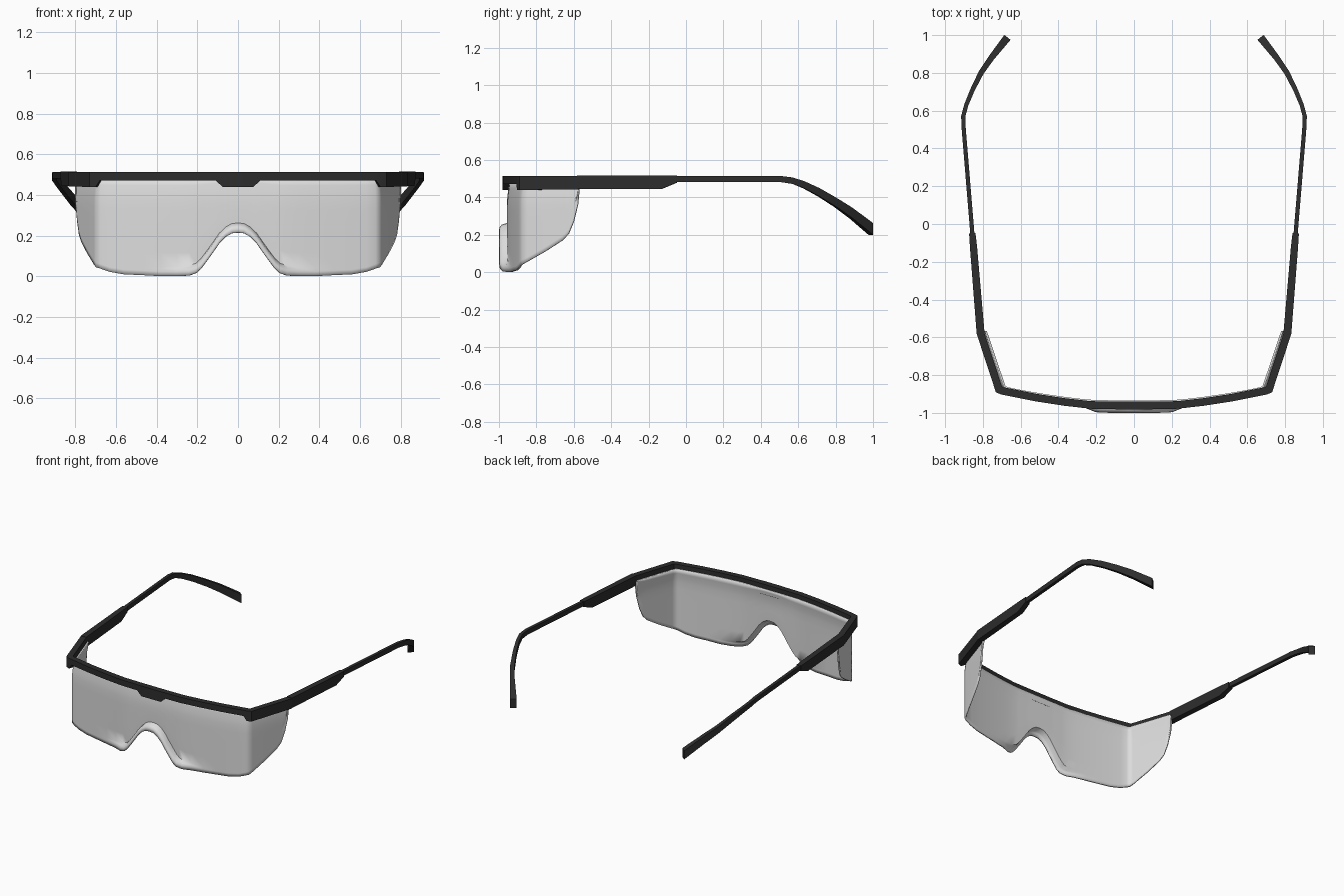
import bpy, bmesh
from mathutils import Vector

if "Cube" in bpy.data.objects:
    bpy.data.objects.remove(bpy.data.objects["Cube"])


def material(name, rgb):
    m = bpy.data.materials.new(name)
    m.diffuse_color = (*rgb, 1)
    m.use_nodes = True
    m.node_tree.nodes["Principled BSDF"].inputs["Base Color"].default_value = m.diffuse_color
    return m


BLACK = material("black plastic", (0.026, 0.026, 0.027))
CLEAR = material("pale grey lens", (0.72, 0.72, 0.72))


def add_object(name, bm, mat):
    bmesh.ops.recalc_face_normals(bm, faces=bm.faces)
    mesh = bpy.data.meshes.new(name)
    bm.to_mesh(mesh)
    bm.free()
    mesh.materials.append(mat)
    ob = bpy.data.objects.new(name, mesh)
    bpy.context.collection.objects.link(ob)
    return ob


def smooth(ob, angle):
    bpy.ops.object.select_all(action='DESELECT')
    ob.select_set(True)
    bpy.context.view_layer.objects.active = ob
    bpy.ops.object.shade_smooth_by_angle(angle=angle)


def plan_normals(pts):
    """Sideways direction at each plan point, lengthened at bends to keep the width."""
    out = []
    for i, p in enumerate(pts):
        a = (p - pts[i - 1]).normalized() if i else None
        b = (pts[i + 1] - p).normalized() if i < len(pts) - 1 else None
        a, b = a or b, b or a
        t = (a + b).normalized()
        out.append(Vector((-t.y, t.x)) / max(0.6, t.dot(a)))
    return out


def mirrored(half):
    """Half profile starting at x = 0 made into a full one, left to right."""
    return [(-p[0], *p[1:]) for p in reversed(half[1:])] + list(half)


def bar(name, sections):
    """Rectangular bar through (x, y, top, bottom, half width) sections."""
    bm = bmesh.new()
    pts = [Vector(s[:2]) for s in sections]
    rings = []
    for p, n, (_, _, top, low, w) in zip(pts, plan_normals(pts), sections):
        l, r = p + n * w, p - n * w
        rings.append([bm.verts.new((q.x, q.y, z)) for q, z in
                      ((l, low), (r, low), (r, top), (l, top))])
    for a, b in zip(rings, rings[1:]):
        for k in range(4):
            j = (k + 1) % 4
            bm.faces.new((a[k], a[j], b[j], b[k]))
    bm.faces.new(rings[0])
    bm.faces.new(rings[-1])
    return add_object(name, bm, BLACK)


# Brow frame with the centre tab and the deeper wrapped corners
T = 0.513
brow = [(0, -.961, T, .44, .021), (.075, -.961, T, .44, .021),
        (.11, -.960, T, .472, .02), (.23, -.958, T, .472, .02),
        (.37, -.942, T, .472, .02), (.52, -.919, T, .472, .02),
        (.675, -.888, T, .472, .02), (.695, -.884, T, .44, .02),
        (.715, -.876, T, .44, .02), (.814, -.575, T, .442, .02)]
smooth(bar("brow_frame", mirrored(brow)), 0.4)

# Temple arms: thick sleeve by the hinge, thin rod, drooping ear hook
sleeve = [(.812, -.58, .516, .445, .021), (.849, -.13, .516, .445, .019),
          (.856, -.05, .516, .478, .017)]
rod = [(.855, -.06, .514, .481, .011), (.902, .51, .514, .481, .011),
       (.904, .57, .506, .472, .011), (.888, .63, .486, .448, .011),
       (.855, .71, .449, .405, .012), (.81, .80, .396, .348, .014),
       (.755, .88, .345, .290, .016), (.67, .988, .262, .200, .021)]
for side, s in (("left", -1), ("right", 1)):
    for part, prof in (("arm_sleeve", sleeve), ("arm_rod", rod)):
        smooth(bar(f"{side}_{part}", [(s * p[0], *p[1:]) for p in prof]), 0.5)

# Wraparound lens: (x, y, bottom edge height, nose lip depth) columns
lens_half = [(0, -.952, .215, .043), (.03, -.952, .212, .043),
             (.06, -.952, .195, .043), (.09, -.952, .165, .043),
             (.12, -.952, .122, .043), (.15, -.951, .080, .043),
             (.18, -.951, .040, .043), (.205, -.950, .017, .040),
             (.24, -.948, .004, .028), (.30, -.942, .001, .008),
             (.38, -.932, .001, 0), (.47, -.919, .006, 0),
             (.56, -.904, .010, 0), (.63, -.891, .022, 0),
             (.675, -.881, .038, 0), (.695, -.870, .045, 0),
             (.704, -.845, .058, 0), (.737, -.75, .112, 0),
             (.767, -.66, .170, 0), (.778, -.627, .205, 0),
             (.787, -.60, .270, 0), (.795, -.578, .360, 0),
             (.797, -.571, .425, 0)]
LENS_TOP, LIP = 0.482, 0.045
cols = mirrored(lens_half)
pts = [Vector(c[:2]) for c in cols]
bm = bmesh.new()
grid = []
for p, n, (x, y, low, lip) in zip(pts, plan_normals(pts), cols):
    body = low + LIP
    column = []
    for f in (0, .08, .16, .24, .36, .52, .68, .84, 1):
        z = LENS_TOP + (body - LENS_TOP) * f
        q = p + n * 0.013 * max(0, (z - .37) / .11) ** 1.5   # top rolls inward
        column.append(bm.verts.new((q.x, q.y, z)))
    # nose lip turned forward along the bottom edge
    for drop, out in ((.010, .7), (.022, .95), (LIP, 1)):
        column.append(bm.verts.new((x, y - lip * out, body - drop)))
    grid.append(column)
for a, b in zip(grid, grid[1:]):
    for k in range(len(a) - 1):
        bm.faces.new((a[k], a[k + 1], b[k + 1], b[k]))
lens = add_object("wraparound_lens", bm, CLEAR)
shell = lens.modifiers.new("thickness", 'SOLIDIFY')
shell.thickness = 0.01
shell.offset = 0
smooth(lens, 0.9)
